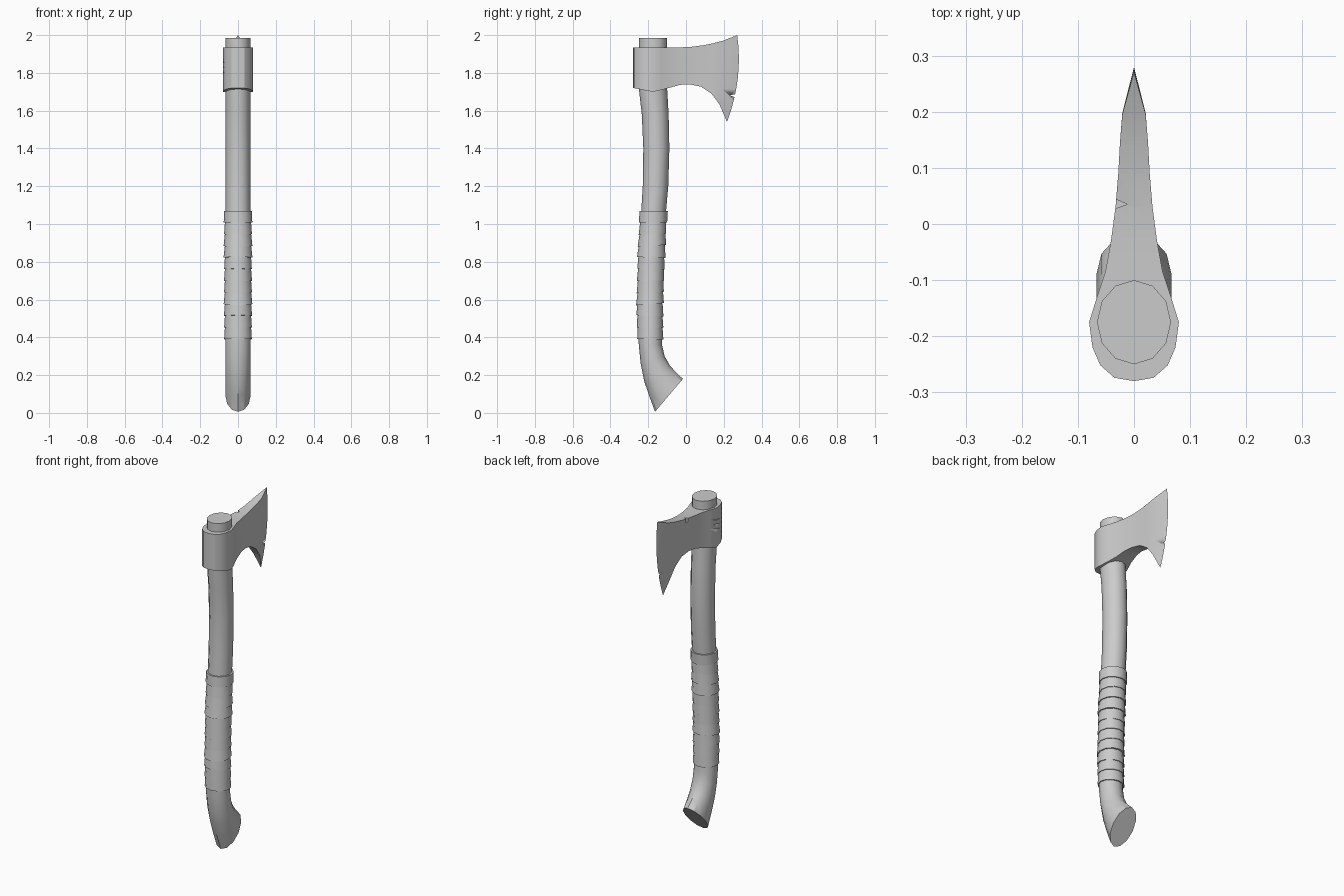
import bpy, bmesh, random
from math import sin, cos, pi

if "Cube" in bpy.data.objects:
    bpy.data.objects.remove(bpy.data.objects["Cube"])

random.seed(4)


def finish(name, bm, angle=0.6):
    bmesh.ops.remove_doubles(bm, verts=bm.verts, dist=1e-5)
    bmesh.ops.recalc_face_normals(bm, faces=bm.faces)
    me = bpy.data.meshes.new(name)
    bm.to_mesh(me)
    bm.free()
    ob = bpy.data.objects.new(name, me)
    bpy.context.collection.objects.link(ob)
    bpy.ops.object.select_all(action='DESELECT')
    ob.select_set(True)
    bpy.context.view_layer.objects.active = ob
    bpy.ops.object.shade_smooth_by_angle(angle=angle)
    return ob


def loft(bm, rings):
    """Skin closed rings of points and cap both ends."""
    vs = [[bm.verts.new(p) for p in r] for r in rings]
    n = len(vs[0])
    for a, b in zip(vs, vs[1:]):
        for i in range(n):
            j = (i + 1) % n
            bm.faces.new((a[i], a[j], b[j], b[i]))
    bm.faces.new(vs[0])
    bm.faces.new(vs[-1])


def ring(back, front, rx, grow=0.0, sides=12):
    """Oval ring spanning a back and a front (y, z) point."""
    cy, cz = (back[0] + front[0]) / 2, (back[1] + front[1]) / 2
    hy, hz = (front[0] - back[0]) / 2, (front[1] - back[1]) / 2
    k = 1 + grow / (hy * hy + hz * hz) ** 0.5
    return [((rx + grow) * sin(2 * pi * i / sides),
             cy + hy * k * cos(2 * pi * i / sides),
             cz + hz * k * cos(2 * pi * i / sides)) for i in range(sides)]


# Handle: back and front outline points with half thickness
outline = [((-.164, .006), (-.016, .18), .067), ((-.195, .09), (-.054, .216), .067),
           ((-.222, .17), (-.085, .25), .067), ((-.24, .26), (-.113, .30), .067),
           ((-.25, .36), (-.127, .36), .067), ((-.255, .55), (-.128, .55), .066),
           ((-.25, .80), (-.12, .80), .066), ((-.238, 1.05), (-.107, 1.05), .066),
           ((-.229, 1.2), (-.094, 1.2), .066), ((-.226, 1.4), (-.088, 1.4), .066),
           ((-.234, 1.58), (-.092, 1.58), .066), ((-.25, 1.72), (-.10, 1.72), .066),
           ((-.25, 1.986), (-.10, 1.986), .066)]
bm = bmesh.new()
loft(bm, [ring(*o) for o in outline])
finish("handle", bm)


# Grip wrap: overlapping, slightly tilted bands flared at the lower edge
def handle_at(z, tilt, grow):
    for a, b in zip(outline[4:], outline[5:]):
        if z <= b[0][1]:
            break
    t = (z - a[0][1]) / (b[0][1] - a[0][1])
    y0, y1 = (a[0][0] + (b[0][0] - a[0][0]) * t, a[1][0] + (b[1][0] - a[1][0]) * t)
    return ring((y0, z - tilt), (y1, z + tilt), .066, grow)


bm = bmesh.new()
count, low, high = 11, .39, 1.07
step = (high - low) / count
for i in range(count):
    z = low + i * step
    top = i == count - 1
    tilt = random.uniform(-.004, .006)
    flare = random.uniform(.007, .011)
    loft(bm, [handle_at(z, tilt, flare),
              handle_at(z + step + (0 if top else .006), 0 if top else tilt,
                        .009 if top else .003)])
finish("grip_wrap", bm)

# Axe head: stations of top (y, z), bottom (y, z), half width, edge bulge
stations = [((-.28, 1.935), (-.28, 1.72), 0, 0), ((-.274, 1.935), (-.274, 1.719), .035, 0),
            ((-.252, 1.935), (-.252, 1.715), .06, 0), ((-.22, 1.935), (-.22, 1.708), .074, 0),
            ((-.175, 1.935), (-.175, 1.70), .08, 0), ((-.13, 1.935), (-.13, 1.71), .066, 0),
            ((-.085, 1.935), (-.085, 1.722), .051, 0), ((-.03, 1.935), (-.03, 1.737), .041, 0),
            ((.03, 1.938), (.02, 1.739), .033, 0), ((.09, 1.946), (.08, 1.727), .028, 0),
            ((.145, 1.957), (.135, 1.69), .025, 0), ((.195, 1.97), (.178, 1.632), .021, .008),
            ((.271, 2.0), (.217, 1.54), 0, .03)]
rows = 8
bm = bmesh.new()
rings = []
for (ty, tz), (by, bz), w, bulge in stations:
    side = [(by + (ty - by) * t + bulge * 4 * t * (1 - t), bz + (tz - bz) * t)
            for t in (k / rows for k in range(rows + 1))]
    rings.append([(w, y, z) for y, z in side] + [(-w, y, z) for y, z in reversed(side)])
vs = [[bm.verts.new(p) for p in r] for r in rings]
n = len(vs[0])
bmesh_faces = [(a[i], a[(i + 1) % n], b[(i + 1) % n], b[i])
               for a, b in zip(vs, vs[1:]) for i in range(n)]
for f in bmesh_faces:
    bm.faces.new(f)
bmesh.ops.remove_doubles(bm, verts=bm.verts, dist=1e-5)
bmesh.ops.dissolve_degenerate(bm, edges=bm.edges, dist=1e-5)
head = finish("axe_head", bm, 0.5)


# Battle damage: nick in the edge, chip in the top, scratches on the collar
def prism(bm, pts, shift):
    loft(bm, [pts, [tuple(c + d for c, d in zip(p, shift)) for p in pts]])


bm = bmesh.new()
prism(bm, [(-.05, .232, 1.682), (-.05, .29, 1.692), (-.05, .29, 1.658)], (.1, 0, 0))
prism(bm, [(-.012, .035, 1.915), (-.05, .052, 1.915), (-.05, .022, 1.915)], (0, 0, .05))
for k in range(3):
    z = 1.80 + .028 * k
    prism(bm, [(-.069, -.21, z), (-.10, -.21, z + .006), (-.10, -.21, z - .006)],
          (0, .055, .012))
cutter = finish("damage_cutter", bm)
cutter.hide_render = True
cut = head.modifiers.new("damage", 'BOOLEAN')
cut.operation = 'DIFFERENCE'
cut.solver = 'EXACT'
cut.object = cutter
bpy.context.view_layer.objects.active = head
bpy.ops.object.modifier_apply(modifier=cut.name)
bpy.data.objects.remove(cutter)
